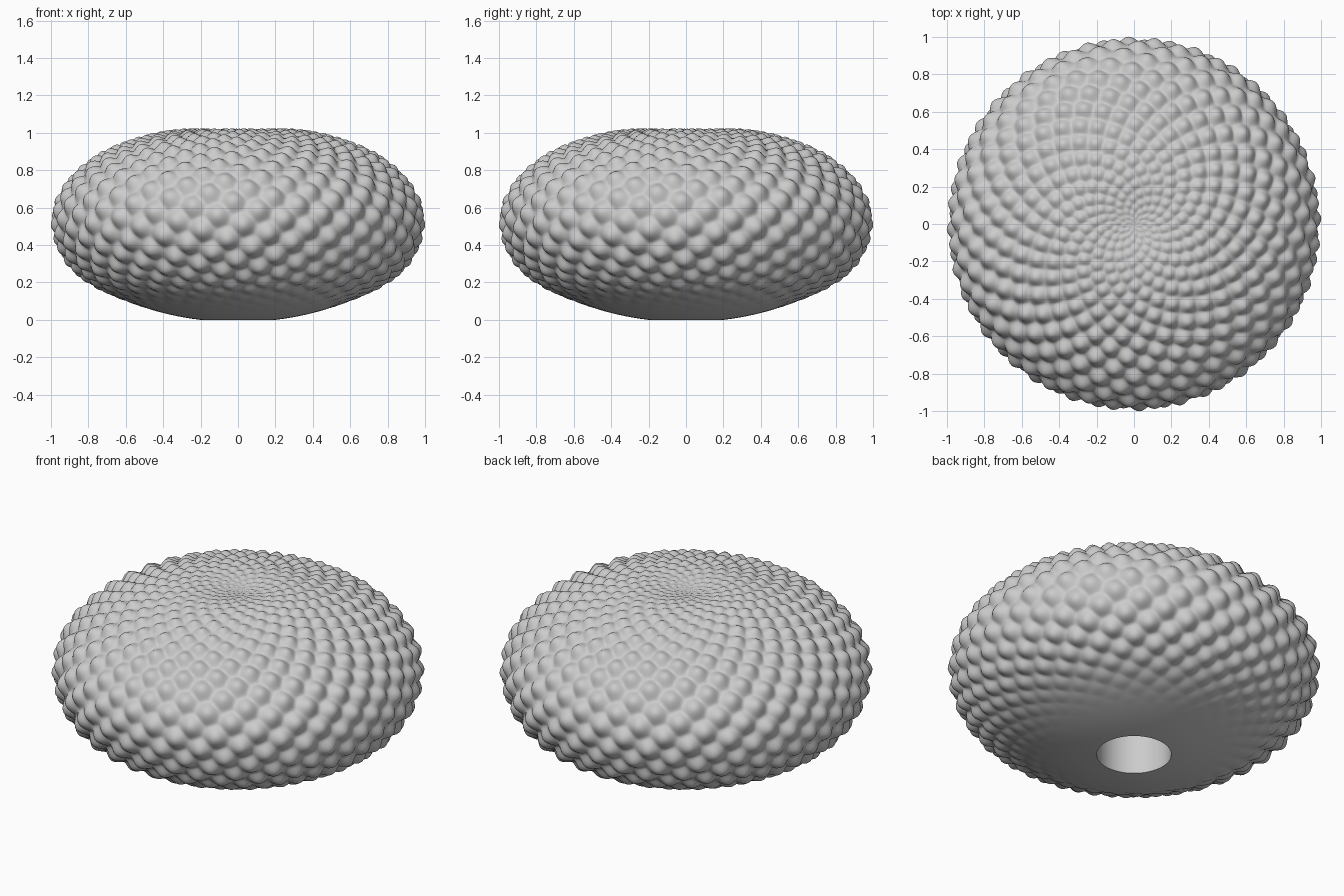
import bpy, bmesh
from math import sin, cos, pi, sqrt, exp, hypot
from mathutils.kdtree import KDTree

if "Cube" in bpy.data.objects:
    bpy.data.objects.remove(bpy.data.objects["Cube"])

SEG, ROWS = 448, 210                     # mesh columns (divisible by 4) and rows
A, BT, BB, ZC = 0.962, 0.508, 0.537, 0.525
LEVELS = 225                             # bump levels, four bumps each
TURN = pi * (3 - sqrt(5)) / 4            # golden turn within a quarter
PHI_END = pi - 0.2095                    # stops at the round opening


def base(phi):
    """Flattened dome profile and its outward normal."""
    b = BT if phi < pi / 2 else BB
    r, z = A * sin(phi), ZC + b * cos(phi)
    nr, nz = sin(phi) / A, cos(phi) / b
    l = hypot(nr, nz)
    return r, z, nr / l, nz / l


# profile samples evenly spaced by arc length
fine = [base(PHI_END * i / 4000) for i in range(4001)]
acc = [0.0]
for p, q in zip(fine, fine[1:]):
    acc.append(acc[-1] + hypot(q[0] - p[0], q[1] - p[1]))
LENGTH = acc[-1]


def resample(fractions):
    out, j = [], 0
    for f in fractions:
        while j < 4000 and acc[j] < f * LENGTH:
            j += 1
        out.append(fine[j])
    return out


# bump centres: four interleaved spirals
tree = KDTree(LEVELS * 4)
for i, (r, z, _, _) in enumerate(resample([(i + 0.5) / LEVELS for i in range(LEVELS)])):
    for m in range(4):
        th = -i * TURN + m * pi / 2
        tree.insert((r * cos(th), r * sin(th), z), i * 4 + m)
tree.balance()

# bumpy body with a shallow crown dimple
bm = bmesh.new()
rings = []
for r, z, nr, nz in resample([i / ROWS for i in range(1, ROWS + 1)]):
    cell = sqrt(2 * pi * r * LENGTH / (LEVELS * 4))   # local bump spacing
    amp = 0.04 * min(1.0, 0.1 + r / 0.8)
    if z < ZC:
        t = min(1.0, max(0.0, (z - 0.03) / 0.28))
        amp *= t * t * (3 - 2 * t)
    dip = 0.04 * exp(-(r / 0.2) ** 2) if z > ZC else 0.0
    quarter = []
    for k in range(SEG // 4):
        th = 2 * pi * k / SEG
        dist = tree.find((r * cos(th), r * sin(th), z))[2]
        quarter.append(amp * (0.5 + 0.5 * cos(pi * min(1.0, dist / (0.72 * cell)))))
    ring = []
    for k in range(SEG):
        th = 2 * pi * k / SEG
        d = quarter[k % (SEG // 4)]
        rr = r + nr * d
        ring.append(bm.verts.new((rr * cos(th), rr * sin(th), z - dip + nz * d)))
    rings.append(ring)
for p, q in zip(rings, rings[1:]):
    for k in range(SEG):
        m = (k + 1) % SEG
        bm.faces.new((p[k], q[k], q[m], p[m]))
tip = bm.verts.new((0, 0, ZC + BT - 0.04))
for k in range(SEG):
    bm.faces.new((tip, rings[0][k], rings[0][(k + 1) % SEG]))
lowest = min(v.co.z for v in bm.verts)
for v in bm.verts:
    v.co.z -= lowest

# inner wall of the round opening in the base
low = rings[-1]
top = [bm.verts.new((v.co.x, v.co.y, 0.96)) for v in low]
for k in range(SEG):
    m = (k + 1) % SEG
    bm.faces.new((low[k], top[k], top[m], low[m]))

me = bpy.data.meshes.new("bumpy_body")
bm.to_mesh(me)
bm.free()
body = bpy.data.objects.new("bumpy_body", me)
bpy.context.collection.objects.link(body)
bpy.context.view_layer.objects.active = body
body.select_set(True)
bpy.ops.object.shade_smooth_by_angle(angle=1.2)
